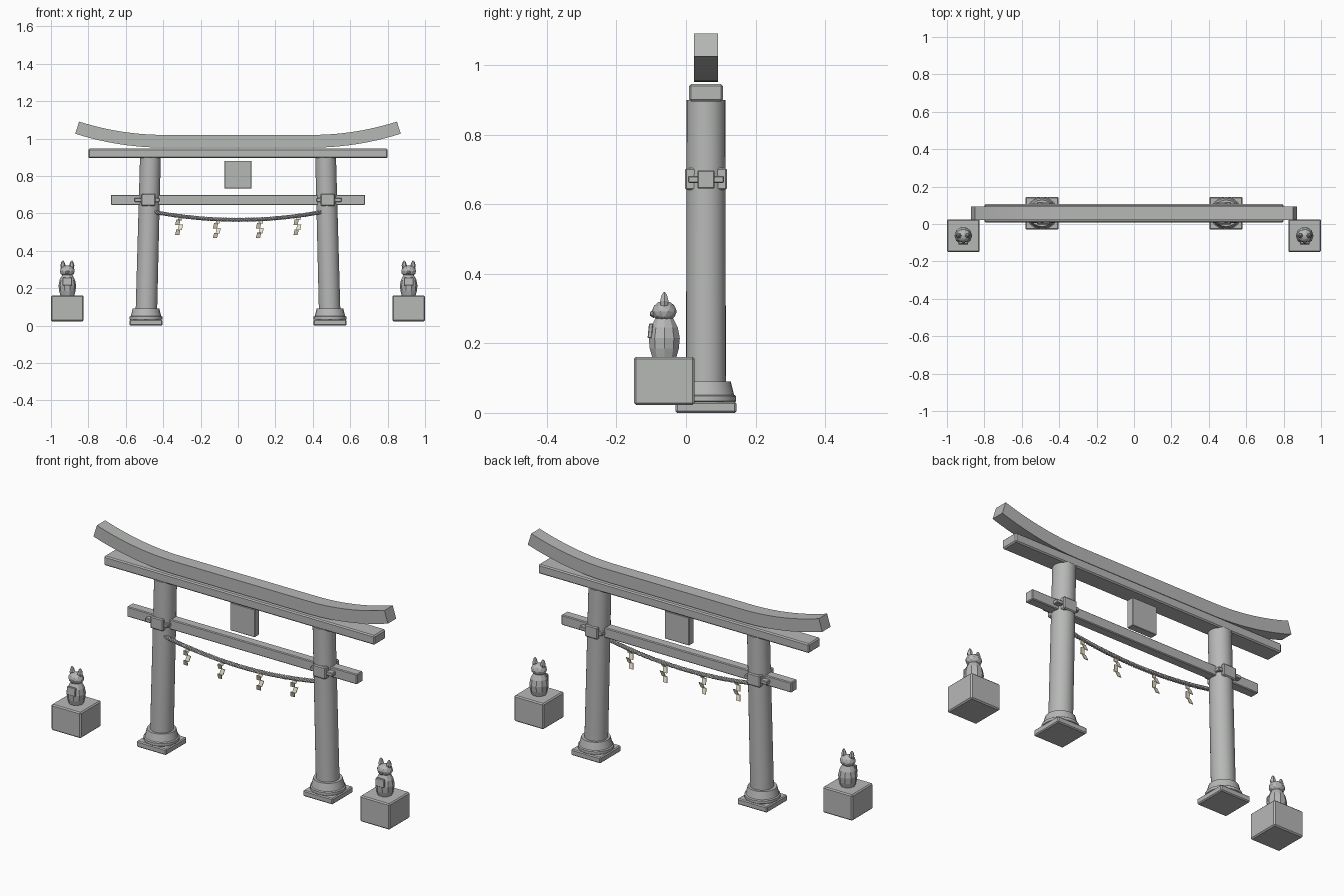
import bpy, bmesh, math
from mathutils import Vector, Matrix

cube = bpy.data.objects.get("Cube")
if cube:
    bpy.data.objects.remove(cube, do_unlink=True)

GATE_Y = 0.0575      # depth of the gate's centre plane
STATUE_Y = -0.0625   # depth of the guardian statues


def material(name, color):
    m = bpy.data.materials.new(name)
    m.use_nodes = True
    m.diffuse_color = (*color, 1)
    m.node_tree.nodes["Principled BSDF"].inputs["Base Color"].default_value = (*color, 1)
    return m


STONE = material("grey stone", (0.47, 0.48, 0.47))
PAPER = material("cream paper", (0.80, 0.76, 0.58))


def finish(name, bm, mat=STONE, smooth=False):
    bmesh.ops.recalc_face_normals(bm, faces=bm.faces)
    mesh = bpy.data.meshes.new(name)
    bm.to_mesh(mesh)
    bm.free()
    mesh.materials.append(mat)
    ob = bpy.data.objects.new(name, mesh)
    bpy.context.collection.objects.link(ob)
    if smooth:
        bpy.ops.object.select_all(action='DESELECT')
        ob.select_set(True)
        bpy.context.view_layer.objects.active = ob
        bpy.ops.object.shade_smooth_by_angle(angle=math.radians(35))
    return ob


def box(name, center, size, bevel=0.004, tilt=0.0):
    bm = bmesh.new()
    bmesh.ops.create_cube(bm, size=1)
    bmesh.ops.scale(bm, vec=size, verts=bm.verts)
    if bevel:
        bmesh.ops.bevel(bm, geom=bm.edges[:], offset=bevel, segments=1, affect='EDGES')
    bmesh.ops.rotate(bm, matrix=Matrix.Rotation(tilt, 3, 'X'), verts=bm.verts)
    bmesh.ops.translate(bm, vec=center, verts=bm.verts)
    return finish(name, bm)


def skin(bm, loops):
    """Bridge successive closed loops of points and cap both ends."""
    rings = [[bm.verts.new(p) for p in loop] for loop in loops]
    n = len(rings[0])
    for a, b in zip(rings, rings[1:]):
        for i in range(n):
            j = (i + 1) % n
            bm.faces.new((a[i], a[j], b[j], b[i]))
    bm.faces.new(rings[0])
    bm.faces.new(rings[-1])


def turned(name, x, y, profile, sides, lean=0.0, smooth=False):
    """Stack of (radius, z) rings whose centre shifts in x with height."""
    bm = bmesh.new()
    skin(bm, [[(x + lean * z + r * math.cos(math.tau * i / sides),
                y + r * math.sin(math.tau * i / sides), z) for i in range(sides)]
              for r, z in profile])
    return finish(name, bm, smooth=smooth)


# Curved top beam, swept along a line that rises towards both ends
bm = bmesh.new()
loops = []
for i in range(41):
    x = -0.86 + 1.72 * i / 40
    d = max(0, abs(x) - 0.4)
    normal = Vector((-math.copysign(0.686 * d, x), 0, 1)).normalized()
    mid = Vector((x, GATE_Y, 0.986 + 0.343 * d * d))
    loops.append([mid + normal * h + Vector((0, w, 0)) for h, w in
                  ((-0.034, -0.035), (-0.034, 0.035), (0.034, 0.035), (0.034, -0.035))])
skin(bm, loops)
finish("top_beam", bm, smooth=True)

# Straight beams and hanging tablet
box("second_beam", (0, GATE_Y, 0.921), (1.6, 0.097, 0.05), 0.006)
box("tie_beam", (0, GATE_Y, 0.672), (1.36, 0.05, 0.054))
box("tablet", (0, GATE_Y, 0.807), (0.145, 0.04, 0.148), 0.002)

for side, s in (("left", 1), ("right", -1)):
    # Leaning posts on stepped feet
    turned(side + "_post", s * 0.492, GATE_Y, [(0.0575, 0.04), (0.0555, 0.9)],
           32, lean=-s * 0.026, smooth=True)
    turned(side + "_post_foot", s * 0.492, GATE_Y,
           [(0.08, 0.028), (0.087, 0.034), (0.087, 0.048), (0.081, 0.052), (0.071, 0.091)],
           24, smooth=True)
    box(side + "_plinth", (s * 0.492, GATE_Y, 0.016), (0.175, 0.175, 0.032), 0.005)
    # Clamp and wedge where the tie beam passes through
    box(side + "_clamp", (s * 0.48, GATE_Y, 0.673), (0.077, 0.121, 0.064), 0.005)
    box(side + "_wedge", (s * 0.487, GATE_Y, 0.672), (0.135, 0.104, 0.02), 0.003)


# Twisted rope hanging between the posts
def rope_point(x):
    return Vector((x, 0.019, 0.566 + 0.04 * (x / 0.44) ** 2))


curve = bpy.data.curves.new("rope", 'CURVE')
curve.dimensions = '3D'
curve.bevel_depth = 0.0058
curve.bevel_resolution = 1
curve.use_fill_caps = True
STEPS, TURNS = 240, 20
for strand in range(3):
    spline = curve.splines.new('POLY')
    spline.points.add(STEPS)
    for i, point in enumerate(spline.points):
        t = i / STEPS
        angle = math.tau * (TURNS * t + strand / 3)
        p = rope_point(-0.445 + 0.89 * t)
        p += Vector((0, math.cos(angle), math.sin(angle))) * 0.0055
        point.co = (*p, 1)
curve.materials.append(STONE)
rope = bpy.data.objects.new("rope", curve)
bpy.context.collection.objects.link(rope)
bpy.ops.object.select_all(action='DESELECT')
rope.select_set(True)
bpy.context.view_layer.objects.active = rope
bpy.ops.object.convert(target='MESH')
bpy.ops.object.shade_smooth_by_angle(angle=math.radians(40))

# Folded paper streamers hanging from the rope
for n, x in enumerate((-0.315, -0.113, 0.117, 0.318)):
    bm = bmesh.new()
    top = rope_point(x).z
    drop = 0.026
    for k in range(4):
        shift = 0.007 * (-1) ** k
        z = top + 0.006 - k * drop
        loops = [[(x + shift + w + e, 0.018 + f * (-1) ** k + t, z + h) for w, t in
                  ((-0.011, -0.002), (0.011, -0.002), (0.011, 0.002), (-0.011, 0.002))]
                 for e, f, h in ((0.003, 0.005, 0), (-0.003, -0.005, -drop - 0.003))]
        skin(bm, loops)
    finish("paper_streamer_%d" % (n + 1), bm, PAPER)

# Seated guardian statues on block pedestals
for side, s in (("left", 1), ("right", -1)):
    x = s * 0.9125
    box(side + "_pedestal", (x, STATUE_Y, 0.092), (0.175, 0.175, 0.138), 0.006)
    turned(side + "_statue_body", x, STATUE_Y,
           [(0.036, 0.158), (0.044, 0.185), (0.047, 0.215), (0.041, 0.245), (0.027, 0.272)], 10)
    bm = bmesh.new()
    bmesh.ops.create_icosphere(bm, subdivisions=2, radius=1)
    bmesh.ops.scale(bm, vec=(0.041, 0.036, 0.031), verts=bm.verts)
    bmesh.ops.translate(bm, vec=(x, STATUE_Y, 0.292), verts=bm.verts)
    finish(side + "_statue_head", bm)
    bm = bmesh.new()
    bmesh.ops.create_icosphere(bm, subdivisions=1, radius=0.012)
    bmesh.ops.translate(bm, vec=(x, STATUE_Y - 0.031, 0.285), verts=bm.verts)
    finish(side + "_statue_muzzle", bm)
    for ear, e in (("outer", s), ("inner", -s)):
        turned("%s_statue_%s_ear" % (side, ear), x + e * 0.017, STATUE_Y,
               [(0.011, 0.305), (0.014, 0.322), (0.009, 0.339), (0.002, 0.348)],
               6, lean=e * 0.02)
    box(side + "_statue_bib", (x, STATUE_Y - 0.04, 0.236), (0.05, 0.012, 0.042), 0.002, -0.1)
